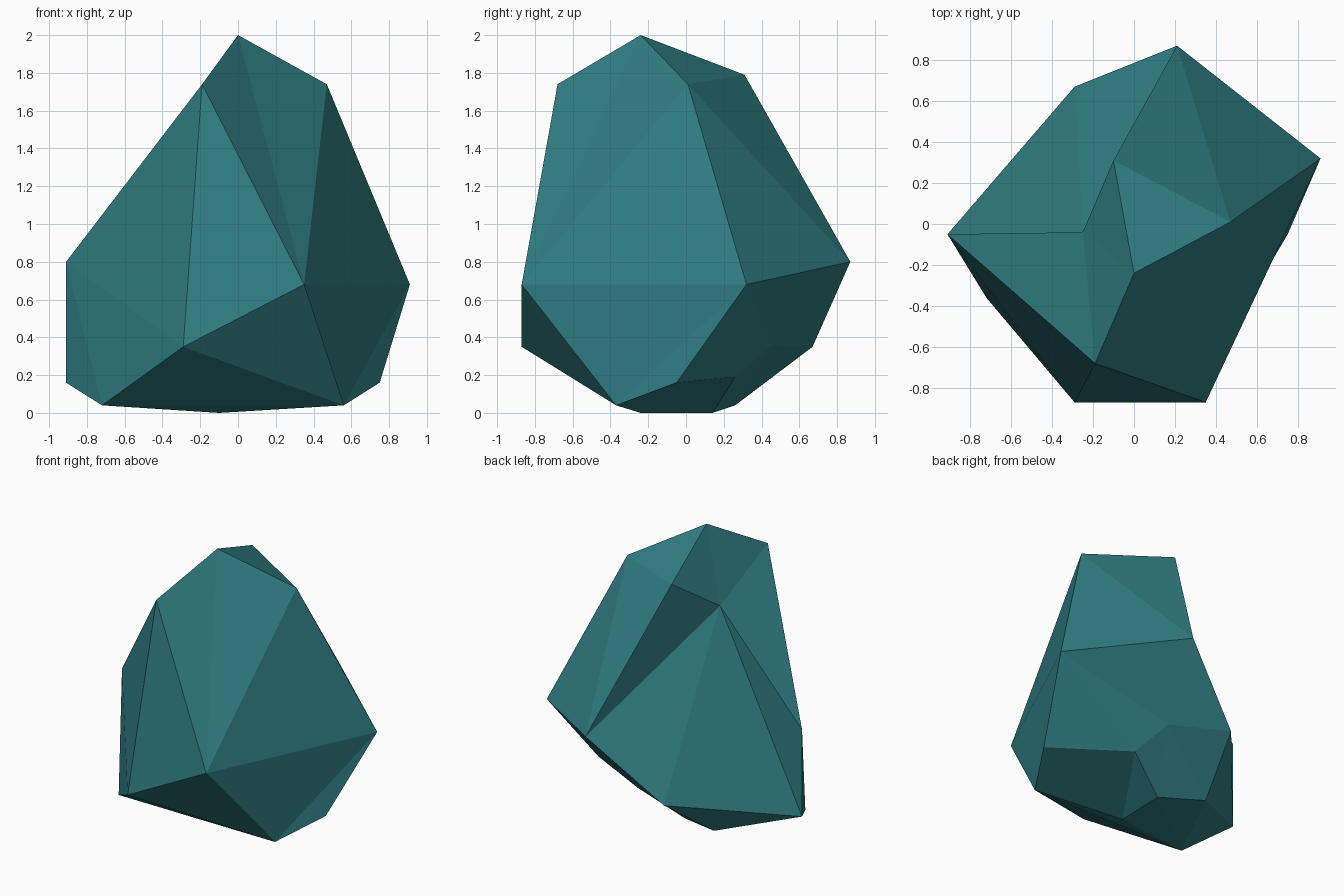
import bpy
import bmesh

default_cube = bpy.data.objects.get("Cube")
if default_cube:
    bpy.data.objects.remove(default_cube, do_unlink=True)

# Stone colour
teal = bpy.data.materials.new("teal_stone")
teal.use_nodes = True
colour = (0.03, 0.21, 0.23, 1.0)
teal.diffuse_color = colour
teal.node_tree.nodes["Principled BSDF"].inputs["Base Color"].default_value = colour

# Corners of the boulder
corners = {
    # top
    "peak": (0, -.24, 2),
    "front_shoulder": (-.19, -.68, 1.74),
    "left_shoulder": (.47, .01, 1.74),
    "back_shoulder": (-.1, .31, 1.79),
    "upper_dent": (-.25, -.04, 1.54),
    # widest part
    "right_bulge": (-.91, -.05, .8),
    "front_bulge": (.35, -.87, .68),
    "left_bulge": (.91, .32, .68),
    "back_bulge": (.21, .87, .8),
    # lower part
    "front_heel": (-.29, -.87, .35),
    "back_heel": (-.29, .67, .35),
    "right_heel": (-.91, -.05, .16),
    "left_heel": (.75, -.05, .16),
    "lower_dent": (.085, .455, .36),
    "notch": (.21, .26, .19),
    # underside
    "right_foot": (-.72, -.36, .04),
    "left_foot": (.56, -.37, .04),
    "back_foot": (-.41, .26, .04),
    "front_base": (-.1, -.24, 0),
    "back_base": (-.09, .14, 0),
}

bm = bmesh.new()
vert = {name: bm.verts.new(co) for name, co in corners.items()}


def fan(hub, ring, closed=True):
    """Triangular facets from one corner to the ring of corners around it."""
    names = ring.split()
    ends = names[1:] + names[:1] if closed else names[1:]
    for a, b in zip(names, ends):
        bm.faces.new((vert[hub], vert[a], vert[b]))


# Hollow on the upper right and back
fan("upper_dent", "peak front_shoulder right_bulge right_heel back_heel "
                  "back_bulge back_shoulder")
# Front facets
fan("front_bulge", "peak front_shoulder front_heel left_foot left_bulge left_shoulder")
fan("front_shoulder", "right_bulge front_heel", closed=False)
# Left and back facets near the top
fan("left_shoulder", "peak back_shoulder back_bulge left_bulge", closed=False)
# Lower right and underside
fan("right_foot", "right_bulge front_heel left_foot front_base back_base "
                  "back_foot right_heel")
fan("back_foot", "right_heel back_heel", closed=False)
# Undercut at the back
fan("lower_dent", "left_bulge back_bulge back_heel back_foot back_base notch")
# Lower left side
fan("left_heel", "left_bulge notch front_base left_foot")
fan("notch", "back_base front_base", closed=False)

bmesh.ops.recalc_face_normals(bm, faces=bm.faces[:])
mesh = bpy.data.meshes.new("boulder")
bm.to_mesh(mesh)
bm.free()
mesh.materials.append(teal)
boulder = bpy.data.objects.new("boulder", mesh)
bpy.context.collection.objects.link(boulder)
